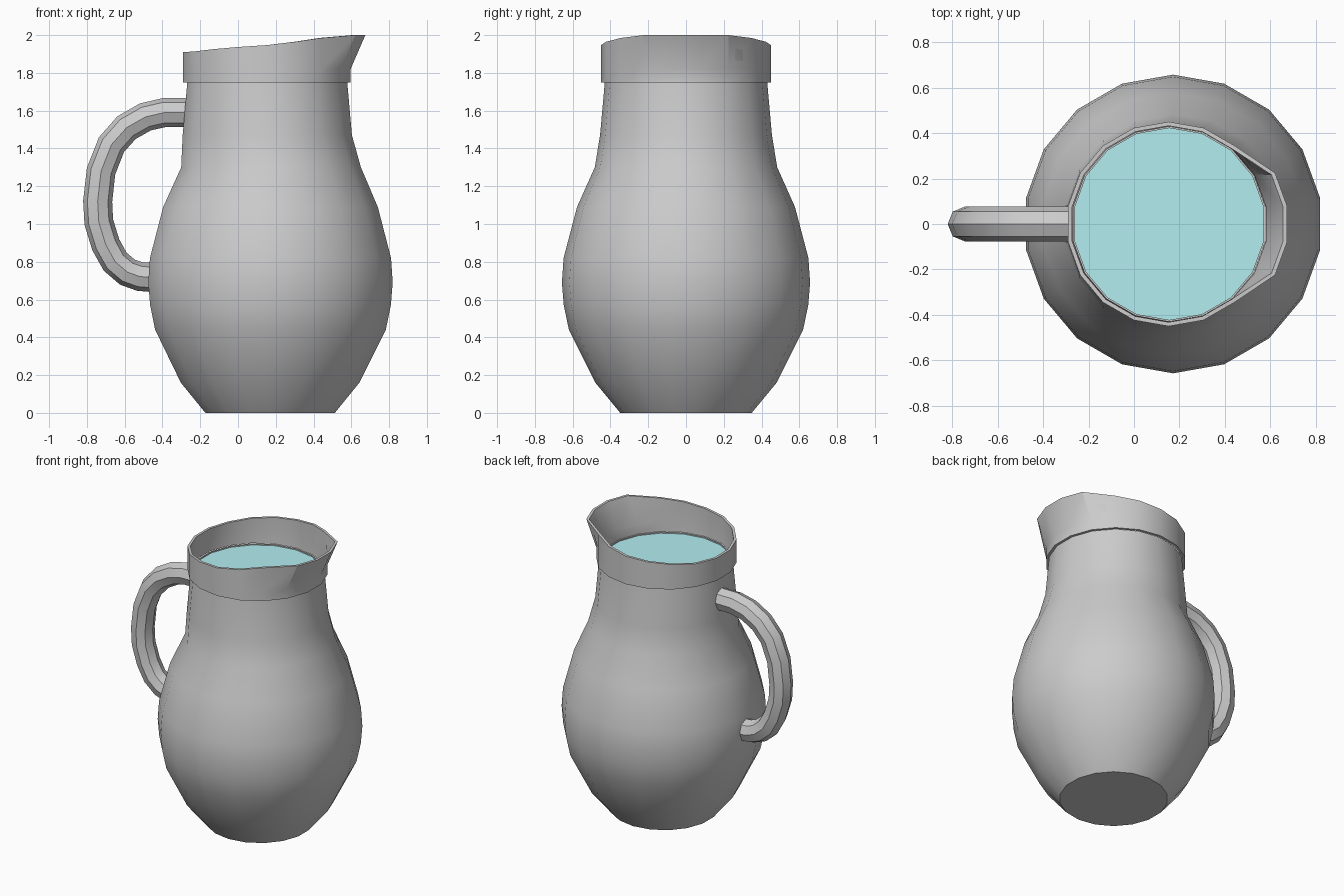
import bpy, bmesh
from math import cos, sin, pi, radians
from mathutils import Vector

if "Cube" in bpy.data.objects:
    bpy.data.objects.remove(bpy.data.objects["Cube"])

SIDES = 18


def ring(cx, r, z):
    # 18-sided ring, first point at 10 degrees
    return [Vector((cx + r * cos(radians(10 + 20 * i)),
                    r * sin(radians(10 + 20 * i)), z)) for i in range(SIDES)]


def loft(name, rings, cap_start=False, cap_end=False, closed=False):
    bm = bmesh.new()
    loops = [[bm.verts.new(p) for p in pts] for pts in rings]
    pairs = list(zip(loops, loops[1:]))
    if closed:
        pairs.append((loops[-1], loops[0]))
    n = len(loops[0])
    for a, b in pairs:
        for i in range(n):
            j = (i + 1) % n
            bm.faces.new((a[i], a[j], b[j], b[i]))
    if cap_start:
        bm.faces.new(loops[0][::-1])
    if cap_end:
        bm.faces.new(loops[-1])
    bmesh.ops.recalc_face_normals(bm, faces=bm.faces[:])
    mesh = bpy.data.meshes.new(name)
    bm.to_mesh(mesh)
    bm.free()
    ob = bpy.data.objects.new(name, mesh)
    bpy.context.collection.objects.link(ob)
    bpy.ops.object.select_all(action='DESELECT')
    ob.select_set(True)
    bpy.context.view_layer.objects.active = ob
    bpy.ops.object.shade_smooth_by_angle(angle=radians(30))
    return ob


# Body and neck: (centre x, radius, height), ending in a small inner ledge
profile = [(.17, .348, 0), (.17, .48, .16), (.172, .62, .44), (.172, .647, .57),
           (.172, .657, .69), (.172, .648, .82), (.172, .577, 1.09),
           (.175, .483, 1.3), (.155, .455, 1.47), (.155, .43, 1.75),
           (.155, .422, 1.75), (.155, .422, 1.742)]
loft("jug_body", [ring(*p) for p in profile], cap_start=True)

# Collar with sloping rim; the points on the right are pushed out as a spout
half = [2.0, 2.0, 1.985, 1.965, 1.947, 1.937, 1.925, 1.913, 1.91]
heights = half + half[::-1]


def rim(r):
    pts = ring(.153, r, 0)
    for i, p in enumerate(pts):
        p.z = heights[i]
        if i in (0, 1, SIDES - 2, SIDES - 1):
            p.x += .078
    return pts


loft("collar_spout", [ring(.153, .45, 1.75), ring(.153, .45, 1.82), rim(.45),
                      rim(.432), ring(.153, .435, 1.82), ring(.153, .432, 1.75)],
     closed=True)

# Water surface
water = loft("water", [ring(.155, .422, 1.74), ring(.155, .422, 1.742)],
             cap_start=True, cap_end=True)
mat = bpy.data.materials.new("water_blue")
mat.diffuse_color = (.45, .85, .87, 1)
mat.use_nodes = True
mat.node_tree.nodes["Principled BSDF"].inputs["Base Color"].default_value = mat.diffuse_color
water.data.materials.append(mat)

# Handle: octagonal tube swept along a curve in the x-z plane
path = [(-.25, 1.59), (-.39, 1.59), (-.49, 1.567), (-.59, 1.51), (-.67, 1.42),
        (-.725, 1.28), (-.743, 1.12), (-.737, 1.01), (-.70, .89), (-.65, .80),
        (-.585, .745), (-.52, .722), (-.43, .715)]
path = [Vector((x, 0, z)) for x, z in path]
sections = []
for i, p in enumerate(path):
    t = (path[min(i + 1, len(path) - 1)] - path[max(i - 1, 0)]).normalized()
    side = Vector((0, 1, 0))
    out = side.cross(t)
    sections.append([p + .077 * (out * cos(k * pi / 4) + side * sin(k * pi / 4))
                     for k in range(8)])
handle = loft("handle", sections, cap_start=True, cap_end=True)
bpy.ops.object.shade_smooth_by_angle(angle=radians(50))
